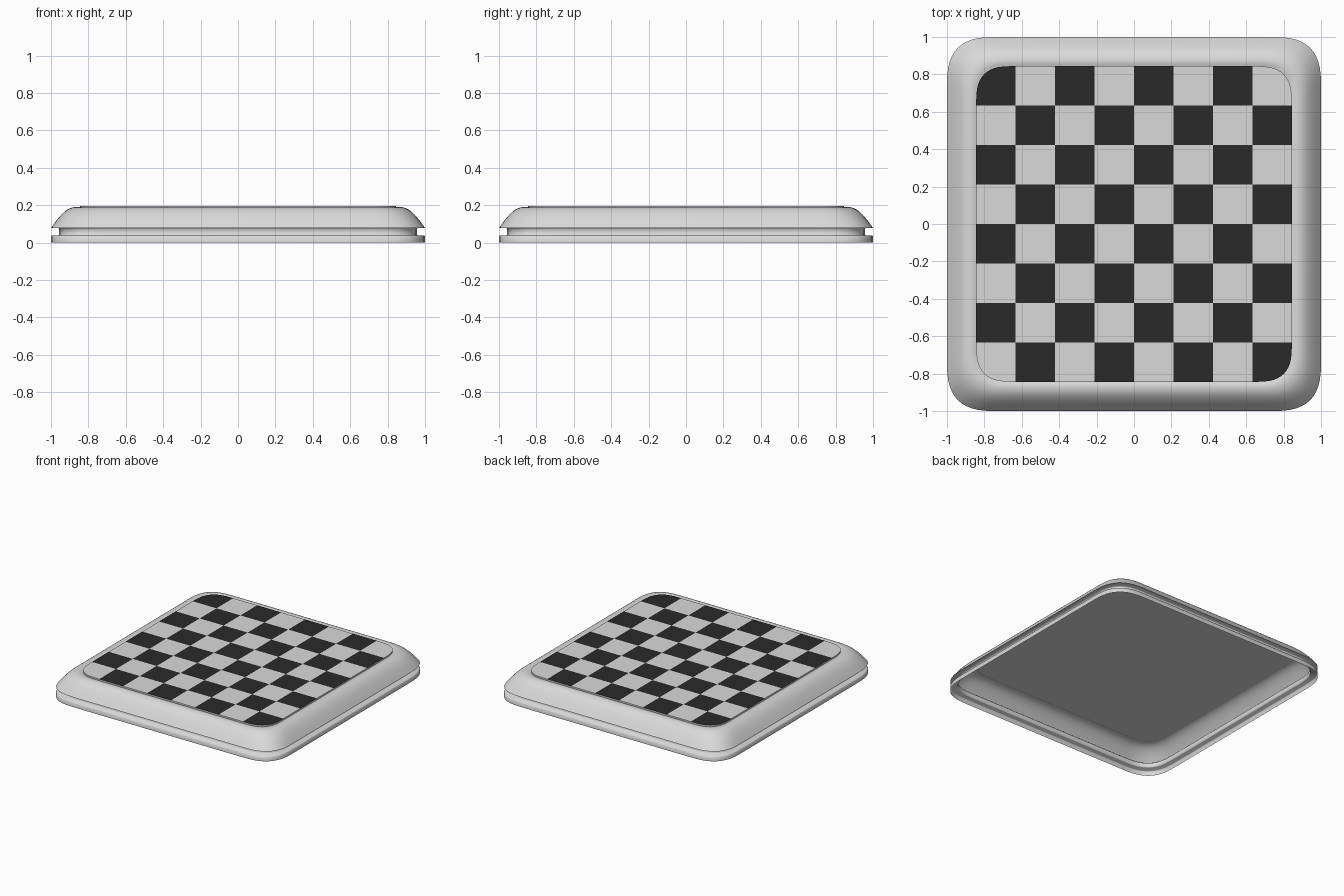
import bpy, bmesh, math
from mathutils import Vector

if "Cube" in bpy.data.objects:
    bpy.data.objects.remove(bpy.data.objects["Cube"])

N = 12  # segments per rounded corner


def material(name, v):
    m = bpy.data.materials.new(name)
    m.diffuse_color = (v, v, v, 1)
    m.use_nodes = True
    m.node_tree.nodes["Principled BSDF"].inputs["Base Color"].default_value = m.diffuse_color
    return m


LIGHT = material("light_grey", 0.70)
DARK = material("near_black", 0.023)


def outline(h, z):
    """Soft-cornered square of half size h, counter-clockwise."""
    d = 0.27 - (1 - h) * 0.45
    pts = []
    for q in range(4):
        for i in range(N + 1):
            a = q * math.pi / 2 + i / N * math.pi / 2
            c, s = math.cos(a), math.sin(a)
            x = math.copysign(abs(c) ** 0.7, c) if abs(c) > 1e-6 else 0
            y = math.copysign(abs(s) ** 0.7, s) if abs(s) > 1e-6 else 0
            sx = 1 if q in (0, 3) else -1
            sy = 1 if q in (0, 1) else -1
            pts.append((sx * (h - d) + x * d, sy * (h - d) + y * d, z))
    return pts


def finish(bm, name, mats, smooth=None):
    me = bpy.data.meshes.new(name)
    bm.to_mesh(me)
    bm.free()
    ob = bpy.data.objects.new(name, me)
    bpy.context.collection.objects.link(ob)
    for m in mats:
        me.materials.append(m)
    if smooth:
        bpy.ops.object.select_all(action='DESELECT')
        ob.select_set(True)
        bpy.context.view_layer.objects.active = ob
        bpy.ops.object.shade_smooth_by_angle(angle=math.radians(smooth))
    return ob


def loft(name, profile, smooth=35):
    """Thin open shell swept around the square, profile from bottom to top."""
    bm = bmesh.new()
    rings = [[bm.verts.new(p) for p in outline(h, z)] for h, z in profile]
    for a, b in zip(rings, rings[1:]):
        n = len(a)
        for i in range(n):
            j = (i + 1) % n
            bm.faces.new((a[i], a[j], b[j], b[i]))
    return finish(bm, name, [LIGHT], smooth)


def bezier(p, n):
    out = []
    for i in range(n + 1):
        t = i / n
        w = ((1 - t) ** 3, 3 * t * (1 - t) ** 2, 3 * t * t * (1 - t), t ** 3)
        out.append(tuple(sum(w[k] * p[k][c] for k in range(4)) for c in (0, 1)))
    return out


# Base band and recessed groove with softened edges
loft("base_band", [(1, 0), (1, 0.034), (0.996, 0.038), (0.961, 0.038),
                   (0.957, 0.042), (0.957, 0.074), (0.961, 0.078), (1, 0.078)], 60)

# Domed frame dipping slightly where it meets the panel
dome = bezier([(1, 0.078), (0.95, 0.15), (0.915, 0.19), (0.867, 0.190)], 12)
loft("domed_frame", dome + [(0.857, 0.188), (0.844, 0.184)])

# Flat underside of the playing surface
bm = bmesh.new()
bm.faces.new([bm.verts.new(p) for p in reversed(outline(0.845, 0.184))])
finish(bm, "panel_underside", [LIGHT])

# Slightly raised panel: thin edge and playing surface cut into 8 x 8 squares
H = 0.844
S = H / 4
loft("panel_edge", [(H, 0.184), (H, 0.196)])
bm = bmesh.new()
bm.faces.new([bm.verts.new(p) for p in outline(H, 0.196)])
for axis in (Vector((1, 0, 0)), Vector((0, 1, 0))):
    for k in range(-3, 4):
        bmesh.ops.bisect_plane(bm, geom=bm.verts[:] + bm.edges[:] + bm.faces[:],
                               plane_co=axis * (k * S), plane_no=axis)
for f in bm.faces:
    c = f.calc_center_median()
    col, row = math.floor((c.x + H) / S), math.floor((c.y + H) / S)
    f.material_index = (col + row) % 2
finish(bm, "checkered_panel", [LIGHT, DARK])
